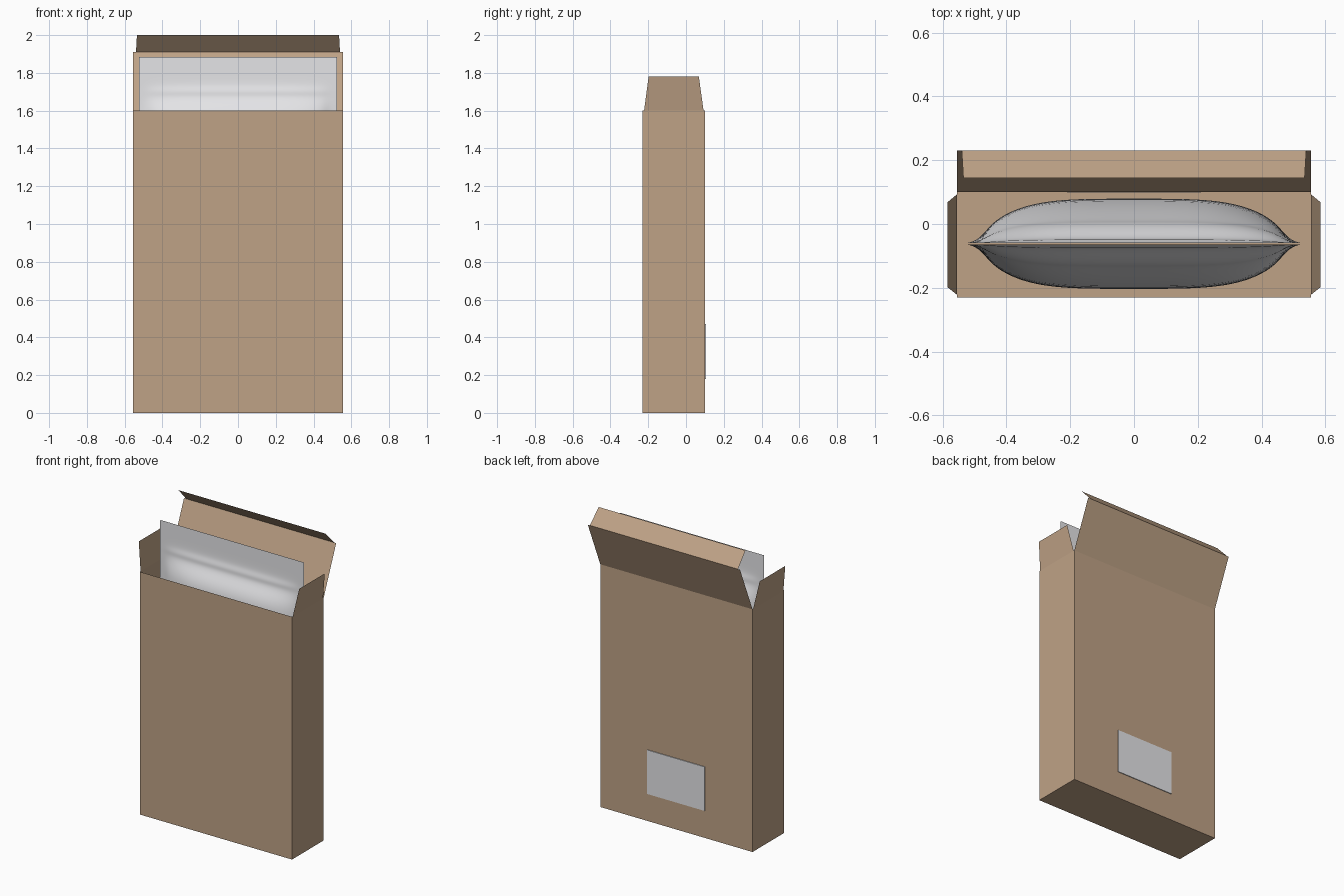
import bpy, bmesh
from mathutils import Vector

if "Cube" in bpy.data.objects:
    bpy.data.objects.remove(bpy.data.objects["Cube"])


def material(name, rgb):
    m = bpy.data.materials.new(name)
    m.use_nodes = True
    m.diffuse_color = (*rgb, 1)
    m.node_tree.nodes["Principled BSDF"].inputs["Base Color"].default_value = (*rgb, 1)
    return m


CARD = material("brown cardboard", (0.52, 0.363, 0.24))
SILVER = material("pale grey", (0.8, 0.8, 0.82))


def add_object(name, bm, mat):
    bmesh.ops.recalc_face_normals(bm, faces=bm.faces)
    me = bpy.data.meshes.new(name)
    bm.to_mesh(me)
    bm.free()
    ob = bpy.data.objects.new(name, me)
    me.materials.append(mat)
    bpy.context.collection.objects.link(ob)
    return ob


def block(name, size, centre, mat, open_top=False):
    bm = bmesh.new()
    bmesh.ops.create_cube(bm, size=1)
    for v in bm.verts:
        v.co = Vector(a * b + c for a, b, c in zip(v.co, size, centre))
    if open_top:
        top = [f for f in bm.faces if f.normal.z > 0.9]
        bmesh.ops.delete(bm, geom=top, context='FACES_ONLY')
    return add_object(name, bm, mat)


def sheet(name, corners, mat):
    bm = bmesh.new()
    bm.faces.new([bm.verts.new(c) for c in corners])
    return add_object(name, bm, mat)


# Open carton
W, FRONT, BACK, H = 0.555, -0.23, 0.10, 1.6
block("carton_body", (2 * W, BACK - FRONT, H), (0, (BACK + FRONT) / 2, H / 2), CARD, True)

# Rear lid with folded tuck flap
sheet("lid_panel", [(-W, BACK, H), (W, BACK, H), (W, 0.23, 1.91), (-W, 0.23, 1.91)], CARD)
sheet("lid_tuck_flap", [(-0.54, 0.23, 1.91), (0.54, 0.23, 1.91),
                        (0.535, 0.145, 2.0), (-0.535, 0.145, 2.0)], CARD)

# Tapered side flaps leaning outward
for side, s in (("left", 1), ("right", -1)):
    sheet(side + "_dust_flap", [(s * W, -0.222, H), (s * W, 0.093, H),
                                (s * 0.585, 0.068, 1.78), (s * 0.585, -0.198, 1.78)], CARD)

# Label on the rear wall
block("rear_label", (0.42, 0.006, 0.29), (0, BACK + 0.002, 0.325), SILVER)

# Sealed pouch: half thickness at each height, bulging between flat seams
HALF_W, SEAM_X = 0.525, 0.49
levels = [(1.885, 0), (1.82, 0), (1.75, 0), (1.725, .004), (1.70, .013), (1.675, .011),
          (1.645, .024), (1.60, .05), (1.55, .066), (1.50, .068), (1.42, .088),
          (1.25, .122), (1.0, .14), (.75, .14), (.5, .125), (.3, .09), (.18, .045),
          (.1, 0), (.03, 0)]
COLS = 28


def bulge(x):
    u = min(abs(x) / SEAM_X, 1)
    return (1 - u ** 4) ** 0.7


bm = bmesh.new()
rows = []
for z, t in levels:
    xs = [HALF_W * (2 * i / COLS - 1) for i in range(COLS + 1)]
    rows.append([bm.verts.new((x, -0.002 - t * bulge(x), z)) for x in xs])
for a, b in zip(rows, rows[1:]):
    for i in range(COLS):
        bm.faces.new((a[i], b[i], b[i + 1], a[i + 1]))
pouch = add_object("inner_pouch", bm, SILVER)
pouch.location.y = -0.062
for p in pouch.data.polygons:
    p.use_smooth = True
mirror = pouch.modifiers.new("both_sides", 'MIRROR')
mirror.use_axis = (False, True, False)
mirror.use_mirror_merge = False
sub = pouch.modifiers.new("smooth", 'SUBSURF')
sub.levels = sub.render_levels = 2
sub.boundary_smooth = 'PRESERVE_CORNERS'
